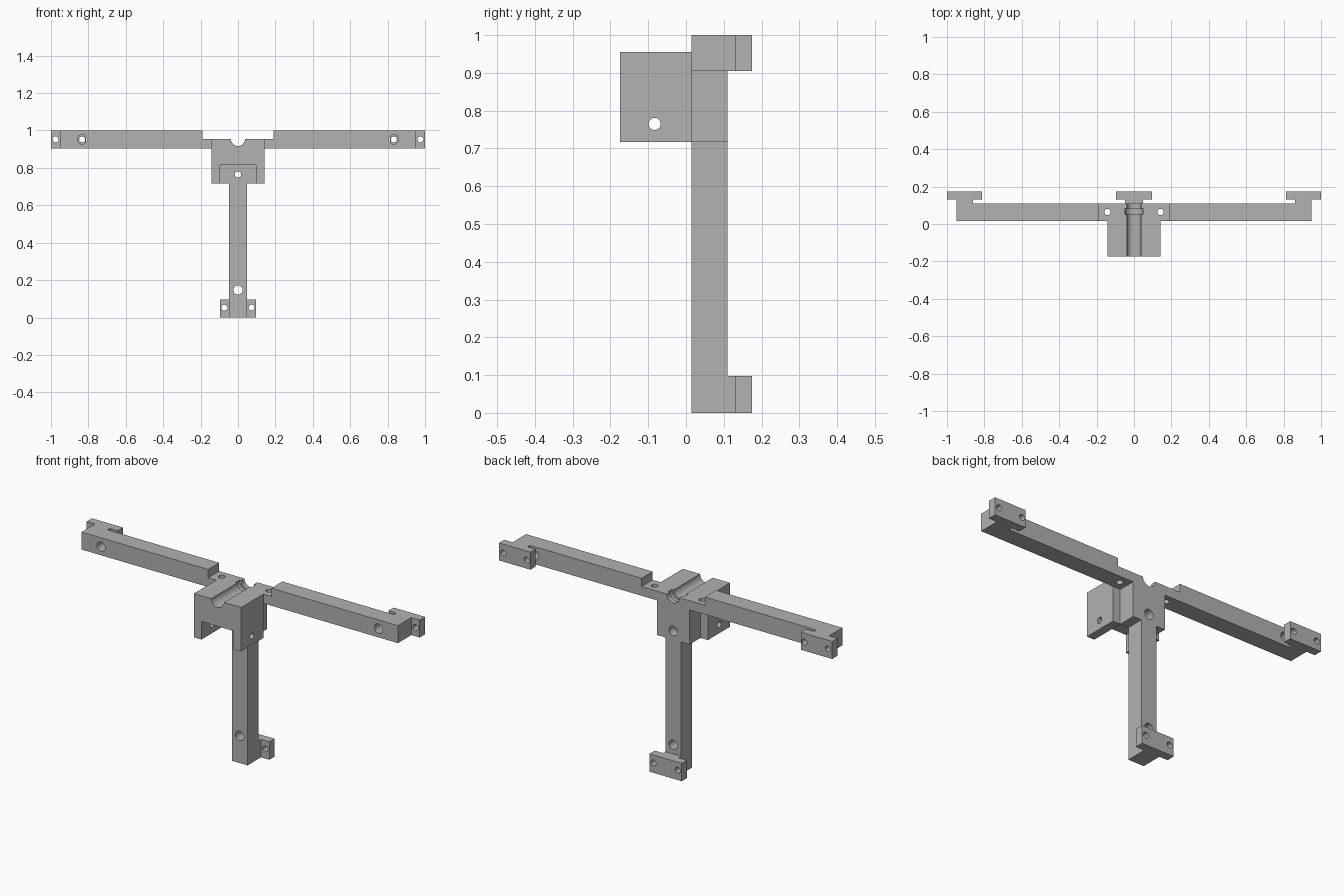
import bpy
import bmesh
import math
from mathutils import Matrix, Vector

if "Cube" in bpy.data.objects:
    bpy.data.objects.remove(bpy.data.objects["Cube"], do_unlink=True)

GREY = (0.445, 0.445, 0.445, 1.0)
grey = bpy.data.materials.new("matte_grey")
grey.use_nodes = True
grey.diffuse_color = GREY
bsdf = grey.node_tree.nodes["Principled BSDF"]
bsdf.inputs["Base Color"].default_value = GREY
bsdf.inputs["Roughness"].default_value = 0.7


def add_object(name, bm):
    bmesh.ops.recalc_face_normals(bm, faces=bm.faces)
    mesh = bpy.data.meshes.new(name)
    bm.to_mesh(mesh)
    bm.free()
    mesh.materials.append(grey)
    obj = bpy.data.objects.new(name, mesh)
    bpy.context.collection.objects.link(obj)
    return obj


def prism(name, outline, axis, lo, hi):
    """Extrude an outline along y (points are x, z) or z (points are x, y)."""
    bm = bmesh.new()
    place = (lambda a, b: (a, lo, b)) if axis == "y" else (lambda a, b: (a, b, lo))
    face = bm.faces.new([bm.verts.new(place(a, b)) for a, b in outline])
    out = bmesh.ops.extrude_face_region(bm, geom=[face])
    shift = Vector((0, hi - lo, 0)) if axis == "y" else Vector((0, 0, hi - lo))
    moved = [v for v in out["geom"] if isinstance(v, bmesh.types.BMVert)]
    bmesh.ops.translate(bm, verts=moved, vec=shift)
    return add_object(name, bm)


def rod(name, axis, centre, radius, length):
    bm = bmesh.new()
    turn = {"x": Matrix.Rotation(math.pi / 2, 4, "Y"),
            "y": Matrix.Rotation(math.pi / 2, 4, "X"),
            "z": Matrix.Identity(4)}[axis]
    bmesh.ops.create_cone(bm, cap_ends=True, segments=32, radius1=radius,
                          radius2=radius, depth=length,
                          matrix=Matrix.Translation(centre) @ turn)
    return add_object(name, bm)


def rect(x0, x1, b0, b1):
    return [(x0, b0), (x1, b0), (x1, b1), (x0, b1)]


def symmetric(half):
    """Complete a right-hand half outline with its mirror image."""
    return half + [(-x, b) for x, b in reversed(half)]


def combine(target, tool, operation):
    mod = target.modifiers.new("combine", "BOOLEAN")
    mod.operation = operation
    mod.solver = "EXACT"
    mod.object = tool
    bpy.context.view_layer.objects.active = target
    bpy.ops.object.modifier_apply(modifier=mod.name)
    bpy.data.objects.remove(tool, do_unlink=True)


FRONT, BACK = 0.015, 0.11        # depth of the bars
PLATE, REAR = 0.13, 0.175        # depth of the mounting plates
ARM_LOW, SEAT, TOP = 0.905, 0.955, 1.0
HUB_LOW, SLOT_TOP = 0.717, 0.815
ARM_MID = (ARM_LOW + TOP) / 2

# Crossbar with a lowered middle
bracket = prism("mounting_bracket", symmetric(
    [(0.95, ARM_LOW), (0.95, TOP), (0.19, TOP), (0.19, SEAT)]), "y", FRONT, BACK)

parts = [
    # Upright column and the block above it
    prism("column", rect(-0.047, 0.047, 0, 0.8), "y", FRONT, BACK),
    prism("rear_block", rect(-0.097, 0.097, HUB_LOW, SEAT), "y", FRONT, BACK),
    # Slotted clamp block in front
    prism("front_block", symmetric(
        [(0.097, SLOT_TOP), (0.097, HUB_LOW), (0.142, HUB_LOW), (0.142, SEAT)]),
        "y", -REAR, FRONT),
    # T-shaped foot at the bottom
    prism("foot", symmetric(
        [(0.047, 0.08), (0.047, PLATE), (0.097, PLATE), (0.097, REAR)]),
        "z", 0, 0.097),
]
# Offset mounting plates at the arm ends
for side in (-1, 1):
    hook = [(0.95, 0.08), (0.95, PLATE), (1, PLATE), (1, REAR),
            (0.812, REAR), (0.812, PLATE), (0.86, PLATE), (0.86, 0.08)]
    parts.append(prism("arm_plate", [(side * x, y) for x, y in hook],
                       "z", ARM_LOW, TOP))
for part in parts:
    combine(bracket, part, "UNION")

# Holes and grooves
cuts = [
    rod("shaft_groove", "y", (0, 0, SEAT), 0.038, 0.6),
    rod("collar_groove", "y", (0, 0.066, SEAT), 0.049, 0.033),
    rod("clamp_pin_hole", "x", (0, -0.083, 0.765), 0.016, 0.5),
    rod("block_hole", "y", (0, 0.06, 0.765), 0.017, 0.2),
    rod("block_counterbore", "y", (0, 0.11, 0.765), 0.026, 0.1),
    rod("column_hole", "y", (0, 0.06, 0.147), 0.025, 0.12),
]
for side in (-1, 1):
    cuts += [
        rod("seat_hole", "z", (side * 0.142, 0.064, 0.93), 0.017, 0.12),
        rod("arm_access_hole", "y", (side * 0.833, 0.06, ARM_MID), 0.025, 0.12),
        rod("plate_inner_hole", "y", (side * 0.833, 0.15, ARM_MID), 0.016, 0.12),
        rod("plate_outer_hole", "y", (side * 0.975, 0.15, ARM_MID), 0.016, 0.12),
        rod("foot_hole", "y", (side * 0.073, 0.155, 0.053), 0.016, 0.08),
    ]
for cut in cuts:
    combine(bracket, cut, "DIFFERENCE")

bpy.ops.object.select_all(action="DESELECT")
bracket.select_set(True)
bpy.context.view_layer.objects.active = bracket
bpy.ops.object.shade_smooth_by_angle(angle=math.radians(30))
